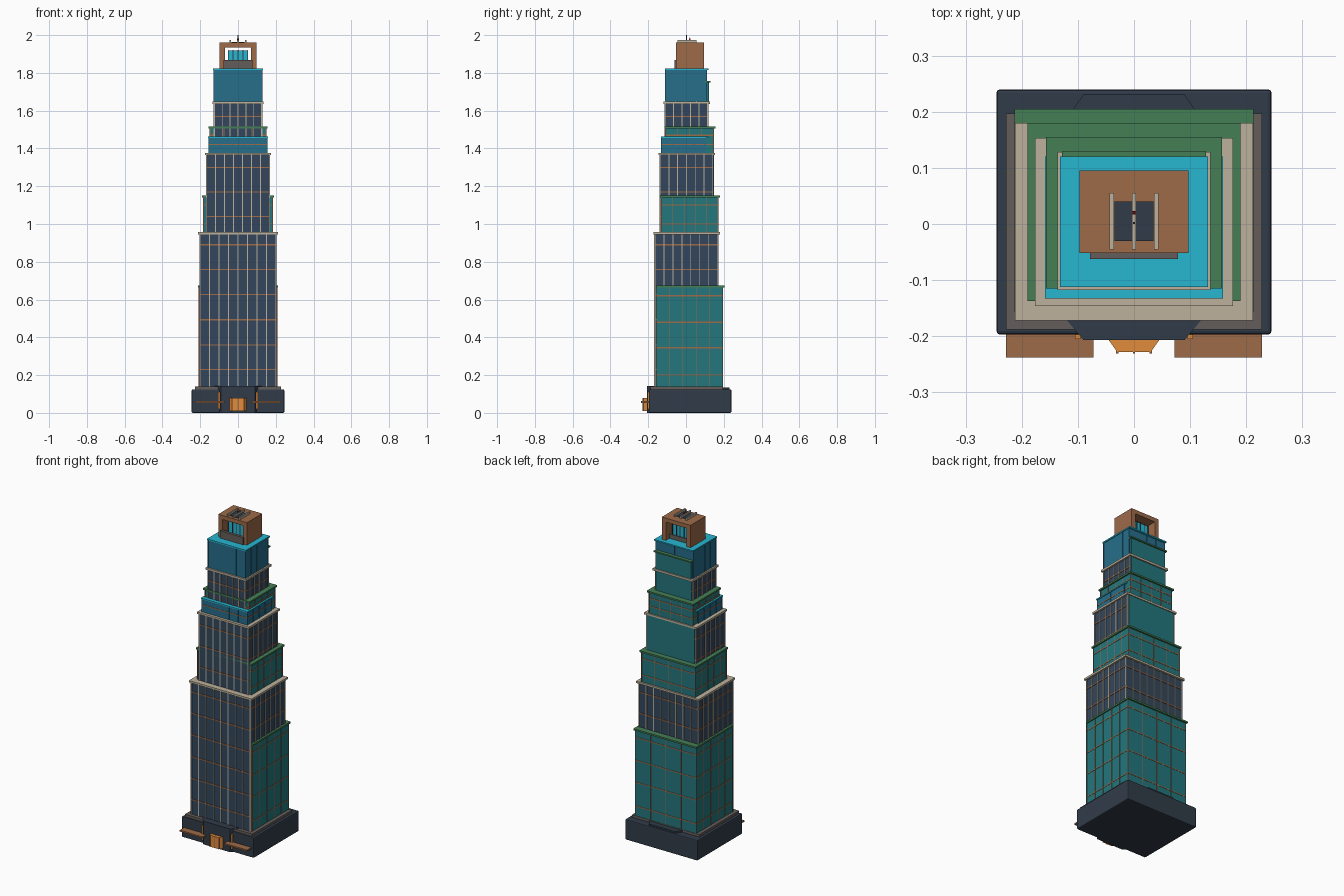
import bpy, bmesh

if "Cube" in bpy.data.objects:
    bpy.data.objects.remove(bpy.data.objects["Cube"])

def material(name, r, g, b):
    m = bpy.data.materials.new(name)
    m.diffuse_color = tuple((c / 255) ** 2.2 for c in (r, g, b)) + (1,)
    m.use_nodes = True
    m.node_tree.nodes["Principled BSDF"].inputs["Base Color"].default_value = m.diffuse_color
    return m

DARK = material("charcoal", 52, 62, 74)
NAVY = material("navy_glass", 54, 72, 92)
TEAL = material("teal_glass", 40, 118, 124)
BLUE = material("blue_glass", 42, 110, 138)
CYAN = material("cyan", 44, 182, 208)
GREEN = material("green_terrace", 70, 126, 86)
BEIGE = material("limestone", 188, 176, 155)
BROWN = material("copper", 156, 106, 74)
ORANGE = material("amber", 224, 138, 62)
TAUPE = material("taupe", 100, 94, 90)
RED = material("red", 200, 40, 40)

def finish(name, bm, mat, bevel=0):
    bmesh.ops.recalc_face_normals(bm, faces=bm.faces)
    me = bpy.data.meshes.new(name)
    bm.to_mesh(me)
    bm.free()
    ob = bpy.data.objects.new(name, me)
    bpy.context.collection.objects.link(ob)
    me.materials.append(mat)
    if bevel:
        mod = ob.modifiers.new("bevel", "BEVEL")
        mod.width, mod.segments = bevel, 2
    return ob

def boxes(name, mat, items, bevel=0):
    """Several boxes (x0, x1, y0, y1, z0, z1) in one object."""
    bm = bmesh.new()
    for x0, x1, y0, y1, z0, z1 in items:
        vs = bmesh.ops.create_cube(bm, size=1)["verts"]
        for v in vs:
            v.co = (x0 + (v.co.x + .5) * (x1 - x0), y0 + (v.co.y + .5) * (y1 - y0),
                    z0 + (v.co.z + .5) * (z1 - z0))
    return finish(name, bm, mat, bevel)

def prism(name, mat, pts, z0, z1):
    """Vertical extrusion of a plan outline."""
    bm = bmesh.new()
    f = bm.faces.new([bm.verts.new((x, y, z0)) for x, y in pts])
    top = bmesh.ops.extrude_face_region(bm, geom=[f])["geom"]
    for v in top:
        if isinstance(v, bmesh.types.BMVert):
            v.co.z = z1
    return finish(name, bm, mat)

def trapezoid(wide, narrow, y_wide, y_narrow):
    return [(-wide, y_wide), (wide, y_wide), (narrow, y_narrow), (-narrow, y_narrow)]

def tier(name, hx, y0, y1, z0, z1, wall, fin, nx, ny, bands, w=.005, d=.004):
    """Glazed block with vertical fins on all sides and ring bands."""
    boxes(name, wall, [(-hx, hx, y0, y1, z0, z1)])
    fins = []
    for i in range(nx + 1):
        x = -hx + 2 * hx * i / nx
        fins += [(x - w/2, x + w/2, y0 - d, y0 + .002, z0, z1),
                 (x - w/2, x + w/2, y1 - .002, y1 + d, z0, z1)]
    for i in range(ny + 1):
        y = y0 + (y1 - y0) * i / ny
        for s in (-1, 1):
            a, b = sorted((s * (hx - .002), s * (hx + d)))
            fins.append((a, b, y - w/2, y + w/2, z0, z1))
    boxes(name + "_fins", fin, fins)
    e = d * .8
    if bands:
        boxes(name + "_bands", BROWN, [(-hx - e, hx + e, y0 - e, y1 + e, z - .003, z + .003)
                                       for z in bands])

def cap(name, mat, hx, y0, y1, z0, z1):
    boxes(name, mat, [(-hx, hx, y0, y1, z0, z1)])

# Podium
boxes("podium", DARK, [(-.245, .245, -.197, .24, 0, .125)], .006)
cap("podium_upper_slab", TAUPE, .228, -.188, .197, .125, .14)
prism("front_portal", DARK, trapezoid(.125, .09, -.165, -.207), 0, .142)
prism("rear_canopy", DARK, trapezoid(.115, .09, .195, .231), .1, .135)
prism("entrance_bay", ORANGE, trapezoid(.05, .03, -.2, -.228), .01, .08)
boxes("entrance_mullions", BROWN, [(x - .002, x + .002, -.231, -.2, .01, .08) for x in (-.03, 0, .03)])
boxes("side_awnings", BROWN, [(-.228, -.072, -.238, -.19, .053, .062),
                              (.072, .228, -.238, -.19, .053, .062)])
boxes("portal_lamps", ORANGE, [(s * .1 - .005, s * .1 + .005, -.205, -.19, .02, .11) for s in (-1, 1)])

# Lower shaft
tier("lower_shaft", .2, -.165, .168, .14, .945, NAVY, BEIGE, 8, 7,
     [.23, .36, .493, .627, .76, .89])
tier("lower_wing", .206, -.157, .195, .14, .665, TEAL, BROWN, 4, 5,
     [.2, .345, .48, .62], .003, .002)
cap("lower_wing_terrace", GREEN, .213, -.157, .205, .665, .675)
cap("lower_cornice", BEIGE, .212, -.172, .18, .945, .957)

# Middle shaft
tier("middle_shaft", .166, -.137, .142, .957, 1.365, NAVY, BEIGE, 7, 6, [1.04, 1.17, 1.3])
tier("middle_wing", .182, -.13, .17, .957, 1.14, TEAL, BROWN, 4, 5, [1.0, 1.1], .003, .002)
cap("middle_wing_terrace", GREEN, .19, -.137, .18, 1.14, 1.15)
boxes("middle_rear_glass", TEAL, [(-.16, .16, .13, .148, 1.15, 1.365)])
cap("middle_cornice", BEIGE, .176, -.146, .153, 1.365, 1.377)

# Upper shaft
tier("upper_front_block", .154, -.13, .1, 1.377, 1.455, BLUE, BLUE, 5, 4, [1.42], .003, .002)
cap("upper_front_roof", CYAN, .159, -.133, .12, 1.455, 1.462)
tier("upper_wing", .148, -.108, .146, 1.377, 1.505, TEAL, BROWN, 4, 4, [1.42, 1.47], .003, .002)
cap("upper_wing_terrace", GREEN, .157, -.115, .155, 1.505, 1.515)
tier("upper_shaft", .125, -.11, .114, 1.455, 1.635, NAVY, BEIGE, 6, 5, [1.57])
boxes("upper_rear_glass", TEAL, [(-.12, .12, .105, .12, 1.515, 1.635)])
cap("upper_cornice", BEIGE, .136, -.118, .128, 1.635, 1.648)

# Top block
tier("top_block", .127, -.108, .11, 1.648, 1.815, BLUE, BLUE, 4, 4, [], .003, .002)
cap("top_roof", CYAN, .132, -.112, .12, 1.815, 1.823)
boxes("top_rear_glass", TEAL, [(-.12, .12, .1, .122, 1.648, 1.75)])
boxes("top_rear_terrace", GREEN, [(-.128, .128, .1, .13, 1.75, 1.758)])

# Crown: open copper frame around a glass lantern
boxes("crown_frame", BROWN, [(-.097, -.07, -.052, .095, 1.823, 1.96),
                             (.07, .097, -.052, .095, 1.823, 1.96),
                             (-.07, .07, -.052, .095, 1.935, 1.96)])
boxes("crown_plinth", TAUPE, [(-.078, .078, -.062, -.045, 1.823, 1.868),
                              (-.07, .07, -.045, .06, 1.823, 1.85)])
boxes("crown_lantern", CYAN, [(-.052, .052, -.015, .055, 1.85, 1.918)])
boxes("lantern_mullions", DARK, [(x - .002, x + .002, -.018, .058, 1.85, 1.92) for x in (-.052, -.026, 0, .026, .052)])
boxes("crown_roof_panel", DARK, [(-.035, .035, -.03, .04, 1.955, 1.963)])
boxes("roof_beams", BEIGE, [(x - .004, x + .004, -.045, .055, 1.96, 1.974) for x in (-.04, 0, .04)])
boxes("antenna", DARK, [(-.002, .002, .0, .004, 1.97, 2.0), (-.002, .002, .018, .022, 1.97, 1.988)])
boxes("beacon", RED, [(-.004, .004, .017, .023, 1.975, 1.981)])
